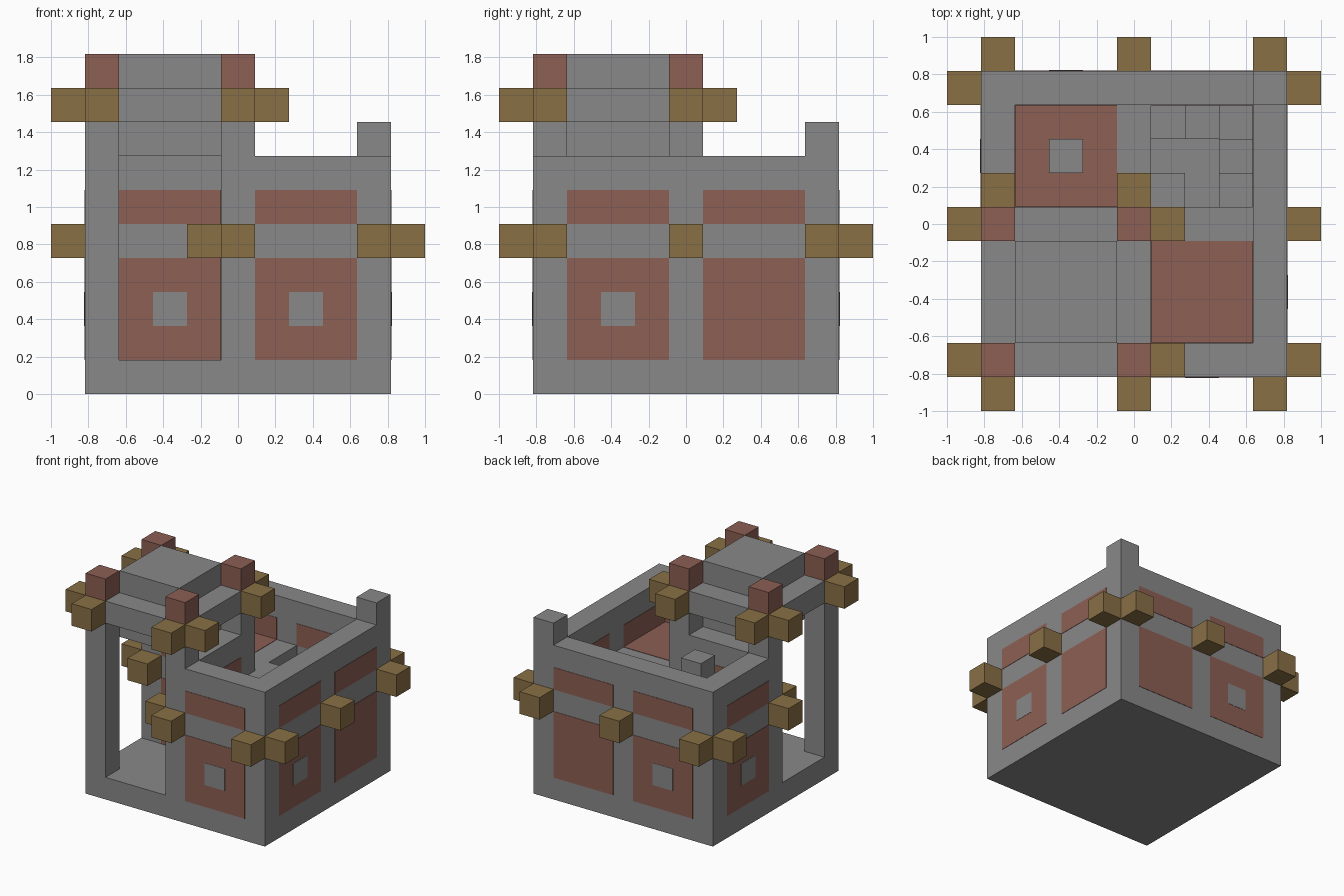
import bpy, bmesh
from mathutils import Matrix, Vector

cube = bpy.data.objects.get("Cube")
if cube:
    bpy.data.objects.remove(cube, do_unlink=True)

U = 2 / 11          # edge of one building block
CENTRE = 5.5        # grid coordinate of the model's middle


def material(name, rgb):
    m = bpy.data.materials.new(name)
    m.use_nodes = True
    colour = (*rgb, 1)
    m.diffuse_color = colour
    bsdf = next(n for n in m.node_tree.nodes if n.type == 'BSDF_PRINCIPLED')
    bsdf.inputs["Base Color"].default_value = colour
    return m


STONE = material("grey stone", (0.25, 0.25, 0.25))
BRICK = material("red brick", (0.265, 0.115, 0.088))
WOOD = material("brown wood", (0.25, 0.16, 0.06))


def box(name, mat, x, y, z, grow=(0, 0, 0)):
    """Box spanning (start, end) block coordinates on each axis."""
    lo = Vector((x[0] - CENTRE, y[0] - CENTRE, z[0])) * U - Vector(grow)
    hi = Vector((x[1] - CENTRE, y[1] - CENTRE, z[1])) * U + Vector(grow)
    bm = bmesh.new()
    bmesh.ops.create_cube(bm, size=1, matrix=Matrix.Translation((lo + hi) / 2)
                          @ Matrix.Diagonal((*(hi - lo), 1)))
    mesh = bpy.data.meshes.new(name)
    bm.to_mesh(mesh)
    bm.free()
    mesh.materials.append(mat)
    obj = bpy.data.objects.new(name, mesh)
    bpy.context.collection.objects.link(obj)
    return obj


def cell(i):
    return (i, i + 1)


NEAR, FAR = (2, 5), (6, 9)      # the two bays along either axis
FIRST, MID, LAST = 1, 5, 9      # post lines
WALL_TOP = 7


def wall(name, x, y, window):
    """Wall bay with brick panels, and a stone window when asked for."""
    box(name, STONE, x, y, (1, WALL_TOP))
    axis = 0 if x[1] - x[0] == 1 else 1
    proud = lambda d: tuple(d if a == axis else 0 for a in range(3))
    box(name + "_lower_panel", BRICK, x, y, (1, 4), proud(0.003))
    box(name + "_upper_panel", BRICK, x, y, (5, 6), proud(0.003))
    if window:
        spans = [(s[0] + 1, s[1] - 1) if a != axis else s for a, s in enumerate((x, y))]
        box(name + "_window", STONE, *spans, (2, 3), proud(0.005))


# Base and posts
box("base", STONE, (1, 10), (1, 10), (0, 1))
for i in (FIRST, MID, LAST):
    for j in (FIRST, MID, LAST):
        tower = i <= MID and j <= MID
        top = 9 if tower else 8 if i == j == LAST else WALL_TOP
        box("post", STONE, cell(i), cell(j), (1, top))
        if tower:
            box("tower_cap", BRICK, cell(i), cell(j), (9, 10))

# Outer walls and the two walls behind the open entrance bay
wall("front_wall", FAR, cell(FIRST), True)
wall("right_front_wall", cell(LAST), NEAR, True)
wall("right_back_wall", cell(LAST), FAR, False)
wall("back_left_wall", FAR, cell(LAST), False)
wall("back_right_wall", NEAR, cell(LAST), True)
wall("side_wall", cell(FIRST), FAR, True)
wall("entrance_back_wall", NEAR, cell(MID), True)
wall("entrance_side_wall", cell(MID), NEAR, False)

# Tower ring beams and roof block
for i in (FIRST, MID):
    box("tower_beam", STONE, NEAR, cell(i), (8, 9))
    box("tower_beam", STONE, cell(i), NEAR, (8, 9))
box("tower_roof", STONE, NEAR, NEAR, (7, 10))

# Upper floor with brick inlays, chimney and stairwell landing
LIFT = (0, 0, 0.003)
for x, y in ((NEAR, FAR), (FAR, NEAR)):
    box("upper_floor", STONE, x, y, (4, 5))
    box("floor_inlay", BRICK, x, y, (4, 5), LIFT)
box("floor_strip", STONE, cell(MID), FAR, (4, 5))
box("floor_strip", STONE, FAR, cell(MID), (4, 5))
box("landing", STONE, cell(6), cell(6), (4, 5))
box("chimney", STONE, cell(3), cell(7), (4, WALL_TOP))

# Winding stair around the stairwell
for n, (i, j) in enumerate(((6, 8), (7, 8), (8, 8), (8, 7), (8, 6))):
    box("stair_step", STONE, cell(i), cell(j), (1, 1 + (n + 1) * 2 / 3))


def beam_end(i, j, k):
    box("beam_end", WOOD, cell(i), cell(j), cell(k))


# Projecting beam ends around the main storey
for i in (FIRST, MID, LAST):
    beam_end(10, i, 4)
    beam_end(i, 10, 4)
    if i > FIRST:
        beam_end(0, i, 4)
        beam_end(i, 0, 4)
beam_end(4, 1, 4)
beam_end(1, 4, 4)

# Projecting beam ends around the tower
for i in (FIRST, MID):
    for out in (0, 6):
        beam_end(out, i, 8)
        beam_end(i, out, 8)
